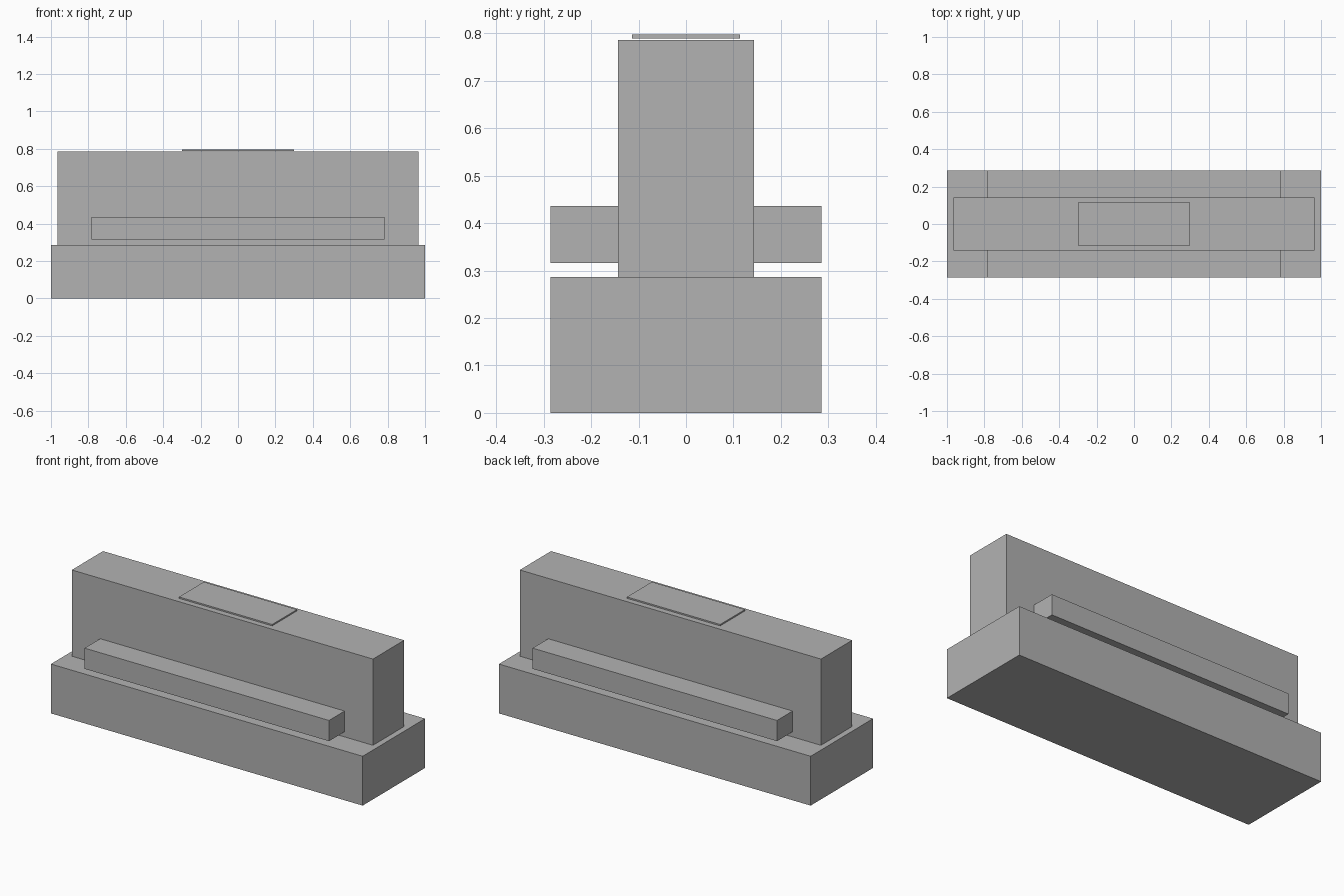
import bpy

if "Cube" in bpy.data.objects:
    bpy.data.objects.remove(bpy.data.objects["Cube"])

grey = bpy.data.materials.new("plain_grey")
grey.diffuse_color = (0.448, 0.448, 0.448, 1)
grey.use_nodes = True
grey.node_tree.nodes["Principled BSDF"].inputs["Base Color"].default_value = grey.diffuse_color


def box(name, x, y, z):
    """Box spanning the given (min, max) ranges."""
    spans = (x, y, z)
    bpy.ops.mesh.primitive_cube_add(size=1, location=[(a + b) / 2 for a, b in spans])
    ob = bpy.context.object
    ob.name = name
    ob.scale = [b - a for a, b in spans]
    bpy.ops.object.transform_apply(location=False, rotation=False, scale=True)
    ob.data.materials.append(grey)
    return ob


# Wide base and the upright wall standing on it
box("base", (-1, 1), (-0.286, 0.286), (0, 0.286))
box("wall", (-0.966, 0.966), (-0.143, 0.143), (0.286, 0.786))

# Ledge on each long side of the wall, hovering just above the base
box("front_ledge", (-0.784, 0.784), (-0.286, -0.143), (0.316, 0.436))
box("back_ledge", (-0.784, 0.784), (0.143, 0.286), (0.316, 0.436))

# Thin plate just above the wall top
box("top_plate", (-0.299, 0.299), (-0.114, 0.114), (0.789, 0.797))
